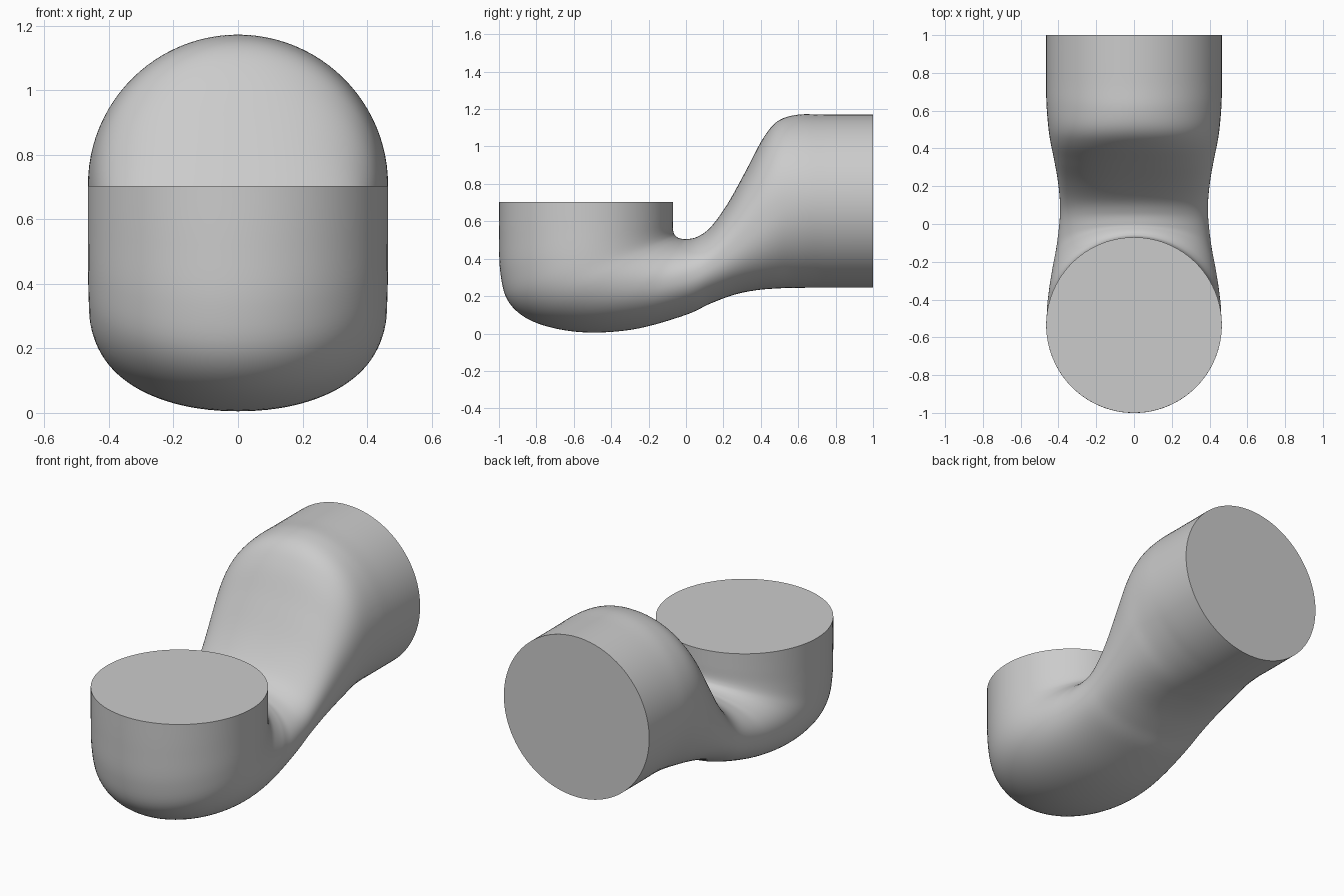
import bpy, bmesh, math
from mathutils import Vector

if "Cube" in bpy.data.objects:
    bpy.data.objects.remove(bpy.data.objects["Cube"])

# Section keys along the duct: inner (y, z), outer (y, z), half width, squareness
KEYS = [
    (-.07, .703, -1, .703, .465, 2),
    (-.07, .62, -1, .52, .465, 2),
    (-.07, .56, -.993, .33, .465, 2),
    (-.063, .532, -.955, .18, .463, 2),
    (-.052, .519, -.85, .08, .460, 2),
    (-.04, .511, -.68, .023, .449, 2.05),
    (-.02, .506, -.48, .005, .432, 2.1),
    (.005, .505, -.25, .028, .410, 2.15),
    (.06, .517, 0, .1, .393, 2.25),
    (.13, .567, .13, .16, .393, 2.35),
    (.22, .69, .26, .208, .405, 2.45),
    (.32, .87, .38, .232, .425, 2.4),
    (.41, 1.04, .49, .241, .445, 2.25),
    (.49, 1.135, .58, .244, .456, 2.1),
    (.60, 1.17, .70, .245, .464, 2),
    (.75, 1.17, .80, .245, .465, 2),
    (1, 1.17, 1, .245, .465, 2),
]
STEPS, SIDES = 6, 96


def spline(a, b, c, d, t):
    """Catmull-Rom interpolation of one value."""
    return .5 * (2*b + (c-a)*t + (2*a-5*b+4*c-d)*t*t + (3*b-a-3*c+d)*t**3)


def section(i, t):
    rows = [KEYS[min(max(i + k, 0), len(KEYS) - 1)] for k in (-1, 0, 1, 2)]
    return [spline(*vals, t) for vals in zip(*rows)]


def power(v, n):
    return math.copysign(abs(v) ** (2 / n), v)


def ring(bm, values):
    py, pz, qy, qz, w, n = values
    p, q = Vector((0, py, pz)), Vector((0, qy, qz))
    mid, half = (p + q) / 2, (p - q) / 2
    verts = []
    for k in range(SIDES):
        a = 2 * math.pi * k / SIDES
        verts.append(bm.verts.new(mid + half * power(math.cos(a), n)
                                  + Vector((w * power(math.sin(a), n), 0, 0))))
    return verts


# Curved duct lofted through the sections
bm = bmesh.new()
samples = [section(i, s / STEPS) for i in range(len(KEYS) - 1) for s in range(STEPS)]
samples.append(list(KEYS[-1]))
rings = [ring(bm, s) for s in samples]
for r0, r1 in zip(rings, rings[1:]):
    for k in range(SIDES):
        j = (k + 1) % SIDES
        bm.faces.new((r0[k], r0[j], r1[j], r1[k]))

# Flat end caps
bm.faces.new(rings[0])
bm.faces.new(rings[-1])
bmesh.ops.recalc_face_normals(bm, faces=bm.faces[:])

mesh = bpy.data.meshes.new("curved_duct")
bm.to_mesh(mesh)
bm.free()
duct = bpy.data.objects.new("curved_duct", mesh)
bpy.context.collection.objects.link(duct)
bpy.context.view_layer.objects.active = duct
duct.select_set(True)
bpy.ops.object.shade_smooth_by_angle(angle=math.radians(40))
